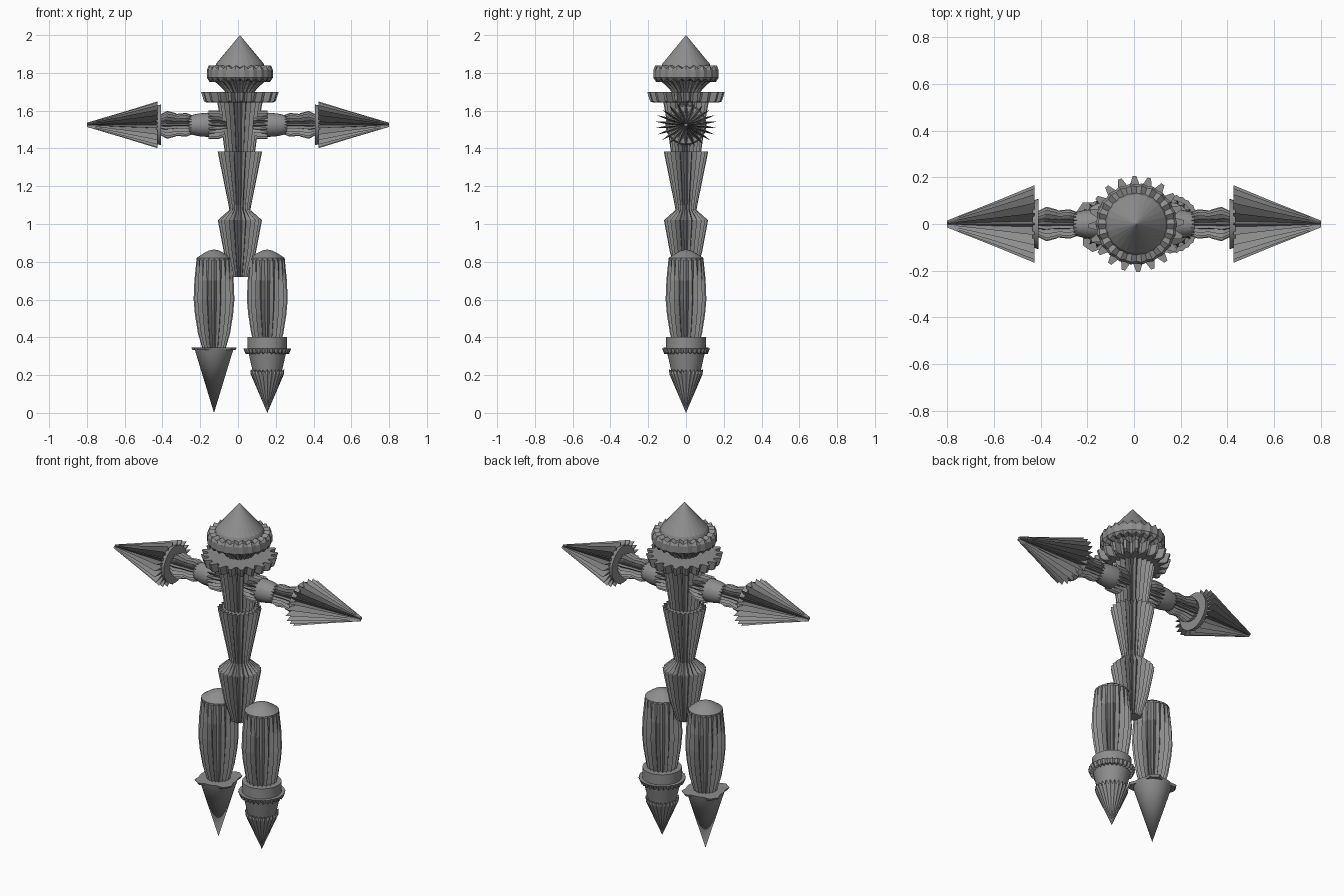
import bpy, bmesh, math
from mathutils import Matrix, Vector

if "Cube" in bpy.data.objects:
    bpy.data.objects.remove(bpy.data.objects["Cube"])

grey = bpy.data.materials.new("stone grey")
grey.diffuse_color = (0.27, 0.27, 0.27, 1)
grey.use_nodes = True
grey.node_tree.nodes["Principled BSDF"].inputs["Base Color"].default_value = grey.diffuse_color

BODY_X, ARM_Z = 0.01, 1.525


def turned(name, rings, n, style="star", place=Matrix(), smooth=False, squash=(1, 1)):
    """Turned part. rings = (height, outer radius, groove radius, groove height shift)."""
    pattern = {"round": [0], "star": [0, 1], "gear": [0, 0, 1, 1]}[style]
    count = n * len(pattern)
    bm = bmesh.new()
    loops = []
    for ring in rings:
        z, ro = ring[0], ring[1]
        ri = ring[2] if len(ring) > 2 else ro
        dz = ring[3] if len(ring) > 3 else 0
        loop = []
        for i in range(count):
            groove = pattern[i % len(pattern)]
            a = 2 * math.pi * i / count
            r = ri if groove else ro
            loop.append(bm.verts.new((r * math.cos(a) * squash[0], r * math.sin(a) * squash[1],
                                      z + dz * groove)))
        loops.append(loop)
    for a, b in zip(loops, loops[1:]):
        for i in range(count):
            j = (i + 1) % count
            bm.faces.new((a[i], a[j], b[j], b[i]))
    for loop, ring in ((loops[0], rings[0]), (loops[-1], rings[-1])):
        mid = bm.verts.new((0, 0, ring[0]))
        for i in range(count):
            bm.faces.new((loop[i], loop[(i + 1) % count], mid))
    bmesh.ops.remove_doubles(bm, verts=bm.verts, dist=1e-5)
    bmesh.ops.dissolve_degenerate(bm, edges=bm.edges, dist=1e-5)
    bmesh.ops.recalc_face_normals(bm, faces=bm.faces)
    mesh = bpy.data.meshes.new(name)
    bm.to_mesh(mesh)
    bm.free()
    mesh.materials.append(grey)
    ob = bpy.data.objects.new(name, mesh)
    bpy.context.collection.objects.link(ob)
    ob.matrix_world = place
    if smooth:
        bpy.ops.object.select_all(action="DESELECT")
        ob.select_set(True)
        bpy.context.view_layer.objects.active = ob
        bpy.ops.object.shade_smooth_by_angle(angle=math.radians(30))
    return ob


def at(x):
    return Matrix.Translation((x, 0, 0))


# Head: pointed cap, zigzag band, tapered chin
body = at(BODY_X)
turned("head_cap", [(1.825, 0.135), (1.85, 0.125), (2.0, 0)], 26, "round", body)
turned("head_band", [(1.752, 0.135, 0.135, 0.012), (1.752, 0.16, 0.16, 0.018), (1.775, 0.175, 0.17),
                     (1.815, 0.175, 0.17), (1.84, 0.165, 0.16, -0.018), (1.838, 0.13, 0.13, -0.01)],
       22, "star", body)
turned("chin", [(1.69, 0.07, 0.06), (1.715, 0.09, 0.08), (1.735, 0.11, 0.10), (1.76, 0.14, 0.13)],
       22, "star", body)

# Collar with square teeth
turned("collar", [(1.643, 0.175, 0.14), (1.65, 0.19, 0.15), (1.698, 0.205, 0.17)], 20, "gear", body)

# Trunk: three fluted tapers
turned("chest", [(1.38, 0.08, 0.055), (1.56, 0.105, 0.075), (1.645, 0.12, 0.09)], 24, "star", body)
turned("belly", [(1.07, 0.055, 0.05), (1.10, 0.06, 0.05), (1.385, 0.118, 0.085)], 24, "star", body)
turned("hips", [(0.72, 0.045, 0.035), (0.85, 0.085, 0.06), (1.02, 0.117, 0.088),
                (1.075, 0.055, 0.05)], 24, "star", body)

# Legs: fluted thighs with smooth caps
for side, x in (("left", -0.127), ("right", 0.155)):
    turned(side + "_thigh", [(0.335, 0.06, 0.045), (0.42, 0.085, 0.06), (0.52, 0.101, 0.074),
                             (0.60, 0.108, 0.082), (0.70, 0.104, 0.084), (0.82, 0.092, 0.09)],
           20, "star", at(x))
    turned(side + "_thigh_cap", [(0.81, 0.092), (0.82, 0.092), (0.845, 0.055), (0.86, 0.025), (0.865, 0)],
           32, "round", at(x), True)

# Left foot: plain spike with a four-lobed rim
turned("left_foot", [(0, 0), (0.345, 0.105)], 40, "round", at(-0.127), True)
lobe_turn = at(-0.127) @ Matrix.Rotation(math.pi / 4, 4, "Z")
turned("left_foot_rim", [(0.332, 0.122, 0.095), (0.345, 0.13, 0.10)], 4, "gear", lobe_turn)

# Right foot: ringed cup over a serrated spike
turned("right_ankle_ring", [(0.335, 0.105), (0.402, 0.105)], 40, "round", at(0.155), True)
turned("right_ankle_rim", [(0.312, 0.105, 0.105, 0.01), (0.312, 0.115, 0.112, 0.012),
                           (0.342, 0.127, 0.122)], 28, "star", at(0.155))
turned("right_foot_cup", [(0.21, 0.075), (0.32, 0.10)], 40, "round", at(0.155), True)
turned("right_foot_spike", [(0, 0), (0.205, 0.088, 0.084), (0.23, 0.09, 0.08, -0.018),
                            (0.215, 0.07, 0.07)], 24, "star", at(0.155))

# Arms: built upright, then laid outward along each side
for side, turn in (("right", 0), ("left", math.pi)):
    lay = (Matrix.Translation((0, 0, ARM_Z)) @ Matrix.Rotation(turn, 4, "Z")
           @ Matrix.Rotation(math.pi / 2, 4, "Y"))
    turned(side + "_shoulder", [(0.05, 0.05, 0.04), (0.10, 0.075, 0.055), (0.155, 0.075, 0.055, -0.02),
                                (0.155, 0.05, 0.05)], 20, "star", lay)
    turned(side + "_upper_arm", [(0.12, 0.06), (0.16, 0.064), (0.21, 0.06), (0.26, 0.048)],
           24, "round", lay, True)
    turned(side + "_elbow", [(0.24, 0.05, 0.035, 0.015), (0.275, 0.063, 0.045), (0.325, 0.058, 0.045, 0.012),
                             (0.33, 0.062, 0.046, 0.012), (0.375, 0.074, 0.055, 0.012),
                             (0.405, 0.058, 0.045), (0.415, 0.055, 0.045)], 20, "star", lay)
    turned(side + "_hand_plate", [(0.408, 0.108), (0.435, 0.10)], 32, "round", lay, True)
    # Hand: cluster of thin blades closing to a point
    turned(side + "_hand_blades", [(0.425, 0.168, 0.085), (0.60, 0.095, 0.055), (0.80, 0.015, 0.008)],
           22, "star", lay, squash=(0.74, 1))
